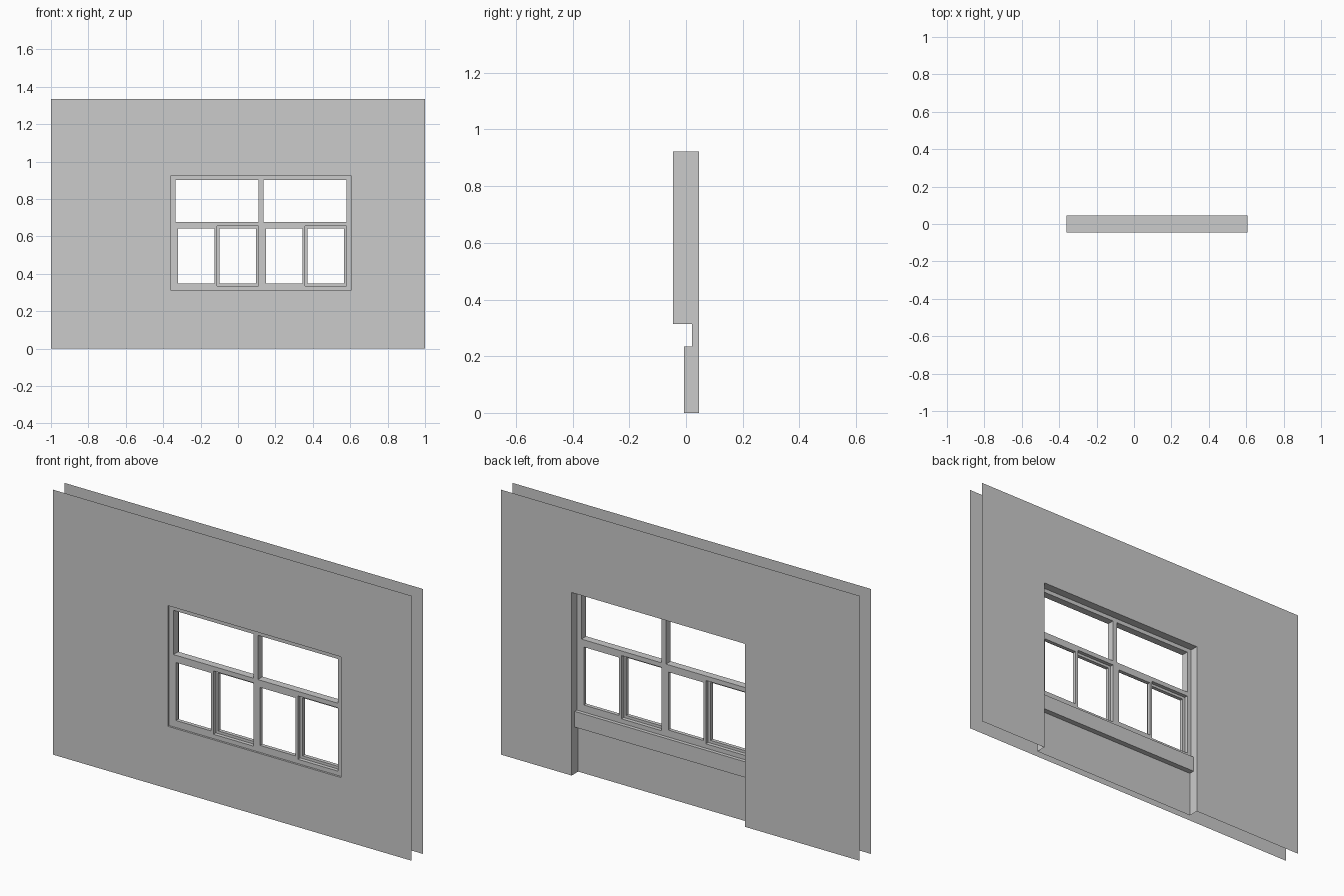
import bpy, bmesh
from mathutils import Vector

if "Cube" in bpy.data.objects:
    bpy.data.objects.remove(bpy.data.objects["Cube"])

X0, X1, W0, W1, H = -0.36, 0.606, 0.314, 0.922, 1.335   # opening and wall height
YF, YB = -0.045, 0.045                                   # wall skins


def finish(name, bm):
    me = bpy.data.meshes.new(name)
    bm.to_mesh(me)
    bm.free()
    ob = bpy.data.objects.new(name, me)
    bpy.context.collection.objects.link(ob)
    return ob


def panel(name, xs, zs, holes, y0, y1=None, flip=False):
    """Grid panel in the xz plane with open cells; thick when y1 is given."""
    bm = bmesh.new()
    v = {(i, k): bm.verts.new((x, y0, z)) for i, x in enumerate(xs) for k, z in enumerate(zs)}
    for i in range(len(xs) - 1):
        for k in range(len(zs) - 1):
            if (i, k) not in holes:
                bm.faces.new([v[i, k], v[i + 1, k], v[i + 1, k + 1], v[i, k + 1]])
    loose = [p for p in bm.verts if not p.link_faces]
    bmesh.ops.delete(bm, geom=loose, context='VERTS')
    if y1 is not None:
        res = bmesh.ops.extrude_face_region(bm, geom=bm.faces[:], use_keep_orig=True)
        moved = [g for g in res['geom'] if isinstance(g, bmesh.types.BMVert)]
        bmesh.ops.translate(bm, verts=moved, vec=(0, y1 - y0, 0))
        bmesh.ops.recalc_face_normals(bm, faces=bm.faces[:])
    elif flip:
        bmesh.ops.reverse_faces(bm, faces=bm.faces[:])
    return finish(name, bm)


# Wall skins: window hole in front, full niche down to the floor behind
panel("wall_front", [-1, X0, X1, 1], [0, W0, W1, H], {(1, 1)}, YF)
panel("wall_back", [-1, X0, X1, 1], [0, W1, H], {(1, 0)}, YB, flip=True)

# Opening lining: reveals, soffit, sill and niche panel from one swept profile
profile = [(YF, W1), (YB, W1), (YB, 0), (-0.007, 0), (-0.007, 0.235),
           (0.021, 0.235), (0.021, W0), (YF, W0)]
bm = bmesh.new()
end = bm.faces.new([bm.verts.new((X0, y, z)) for y, z in profile])
res = bmesh.ops.extrude_face_region(bm, geom=[end], use_keep_orig=True)
bmesh.ops.translate(bm, verts=[g for g in res['geom'] if isinstance(g, bmesh.types.BMVert)],
                    vec=(X1 - X0, 0, 0))
bmesh.ops.recalc_face_normals(bm, faces=bm.faces[:])
bmesh.ops.reverse_faces(bm, faces=bm.faces[:])


def is_open(f):
    c = f.calc_center_median()
    n = Vector(f.normal)
    return (abs(n.y) > 0.9 and (abs(c.y - YF) < 1e-4 or abs(c.y - YB) < 1e-4)) or abs(c.z) < 1e-4


bm.normal_update()
bmesh.ops.delete(bm, geom=[f for f in bm.faces if is_open(f)], context='FACES')
finish("opening_lining", bm)

# Window frame with mullion and transom
FY0, FYM, FY1 = -0.035, -0.016, 0.003
panel("window_frame", [X0, -0.335, 0.11, 0.135, 0.581, X1],
      [W0, 0.336, 0.655, 0.678, 0.901, W1],
      {(1, 1), (3, 1), (1, 3), (3, 3)}, FY0, FY1)

# Sliding sashes: left one on the front track, right one on the back track
T = 0.0135
for side, a, b in (("left", -0.335, 0.11), ("right", 0.135, 0.581)):
    m = (a + b) / 2
    for track, p, q, y0, y1 in (("front", a, m, FY0, FYM), ("back", m, b, FYM, FY1)):
        panel(f"sash_{side}_{track}", [p, p + T, q - T, q],
              [0.336, 0.336 + T, 0.655 - T, 0.655], {(1, 1)}, y0, y1)
